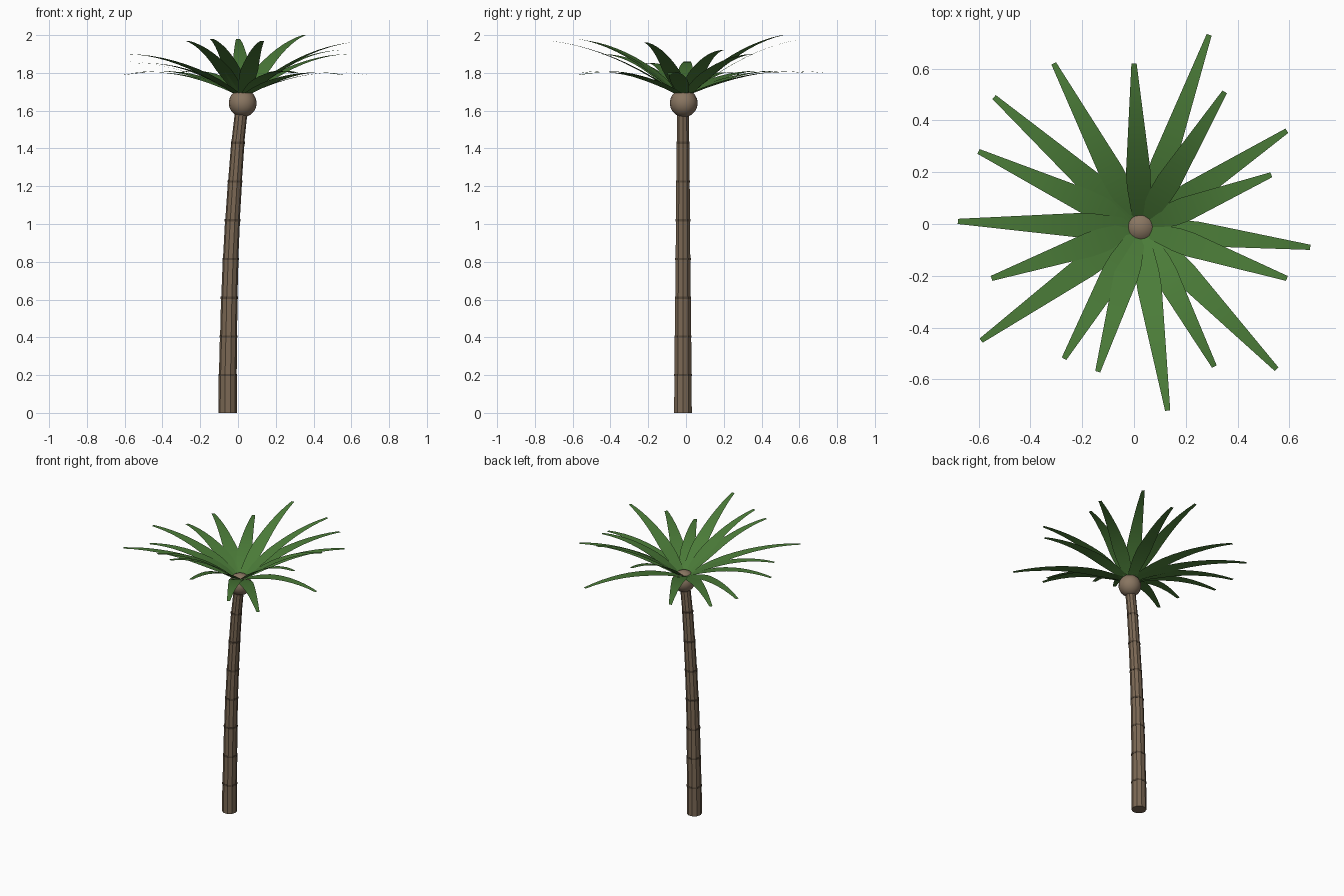
import bpy, bmesh, math
from mathutils import Vector

if "Cube" in bpy.data.objects:
    bpy.data.objects.remove(bpy.data.objects["Cube"])


def make_material(name, rgb):
    mat = bpy.data.materials.new(name)
    mat.use_nodes = True
    mat.diffuse_color = (*rgb, 1)
    mat.node_tree.nodes["Principled BSDF"].inputs["Base Color"].default_value = (*rgb, 1)
    return mat


bark = make_material("bark brown", (0.2, 0.14, 0.09))
dark_bark = make_material("dark bark", (0.1, 0.07, 0.045))
husk = make_material("husk brown", (0.25, 0.18, 0.12))
leaf = make_material("leaf green", (0.07, 0.2, 0.04))


def finish(bm, name, mat, smooth=False):
    mesh = bpy.data.meshes.new(name)
    bm.to_mesh(mesh)
    bm.free()
    for poly in mesh.polygons:
        poly.use_smooth = smooth
    mesh.materials.append(mat)
    obj = bpy.data.objects.new(name, mesh)
    bpy.context.collection.objects.link(obj)
    return obj


def tapered_cylinder(name, low, high, r_low, r_high, mat, sides=10):
    bm = bmesh.new()
    loops = []
    for centre, radius in ((low, r_low), (high, r_high)):
        loops.append([bm.verts.new(centre + radius * Vector((math.cos(a), math.sin(a), 0)))
                      for a in (math.tau * i / sides for i in range(sides))])
    bottom, top = loops
    for i in range(sides):
        j = (i + 1) % sides
        bm.faces.new((bottom[i], bottom[j], top[j], top[i]))
    bm.faces.new(bottom[::-1])
    bm.faces.new(top)
    return finish(bm, name, mat)


# Leaning trunk of stacked segments with a thin ring at each joint
heights = [0, 0.2, 0.405, 0.61, 0.815, 1.02, 1.225, 1.43, 1.62]
leans = [-0.055, -0.054, -0.05, -0.046, -0.039, -0.029, -0.016, -0.001, 0.02]
joints = [Vector((x, -0.016, z)) for x, z in zip(leans, heights)]
for i in range(len(joints) - 1):
    radius = 0.049 - 0.0021 * i
    tapered_cylinder(f"trunk_segment_{i + 1}", joints[i], joints[i + 1],
                     radius, radius - 0.001, bark)
    if i:
        half = Vector((0, 0, 0.006))
        tapered_cylinder(f"trunk_ring_{i}", joints[i] - half, joints[i] + half,
                         radius + 0.003, radius + 0.003, dark_bark)

# Round crown that holds the fronds
crown = Vector((0.025, -0.012, 1.64))
bm = bmesh.new()
bmesh.ops.create_uvsphere(bm, u_segments=16, v_segments=10, radius=0.074)
bmesh.ops.translate(bm, verts=bm.verts, vec=crown)
finish(bm, "crown_ball", husk, smooth=True)


# Arched flat frond, widest a quarter of the way out
def frond(name, tip, steps=10):
    out = Vector((tip.x - crown.x, tip.y - crown.y, 0)).normalized()
    side = Vector((-out.y, out.x, 0))
    start = crown + out * 0.035 + Vector((0, 0, 0.05))
    control = (start + tip) / 2 + Vector((0, 0, 0.1))
    bm = bmesh.new()
    rows = []
    for i in range(steps + 1):
        t = i / steps
        p = start * (1 - t) ** 2 + control * 2 * t * (1 - t) + tip * t * t
        if t < 0.25:
            width = 0.06 + 0.16 * t
        else:
            width = 0.1 - 0.08 * (t - 0.25) / 0.75
        rows.append((bm.verts.new(p - side * width / 2), bm.verts.new(p + side * width / 2)))
    for a, b in zip(rows, rows[1:]):
        bm.faces.new((a[0], b[0], b[1], a[1]))
    return finish(bm, name, leaf, smooth=True)


tips = [
    (0, 0.62, 1.98), (-0.31, 0.62, 1.8), (-0.54, 0.49, 1.8), (-0.6, 0.28, 1.79),
    (-0.68, 0.01, 1.86), (-0.55, -0.21, 1.85), (-0.59, -0.45, 1.9), (-0.27, -0.52, 1.97),
    (-0.14, -0.57, 1.98), (0.13, -0.72, 1.97), (0.31, -0.55, 1.8), (0.55, -0.56, 1.79),
    (0.59, -0.21, 1.96), (0.68, -0.09, 1.79), (0.53, 0.19, 1.92), (0.59, 0.36, 1.9),
    (0.35, 0.51, 2), (0.29, 0.73, 1.8),
]
for i, tip in enumerate(tips):
    frond(f"frond_{i + 1}", Vector(tip))
